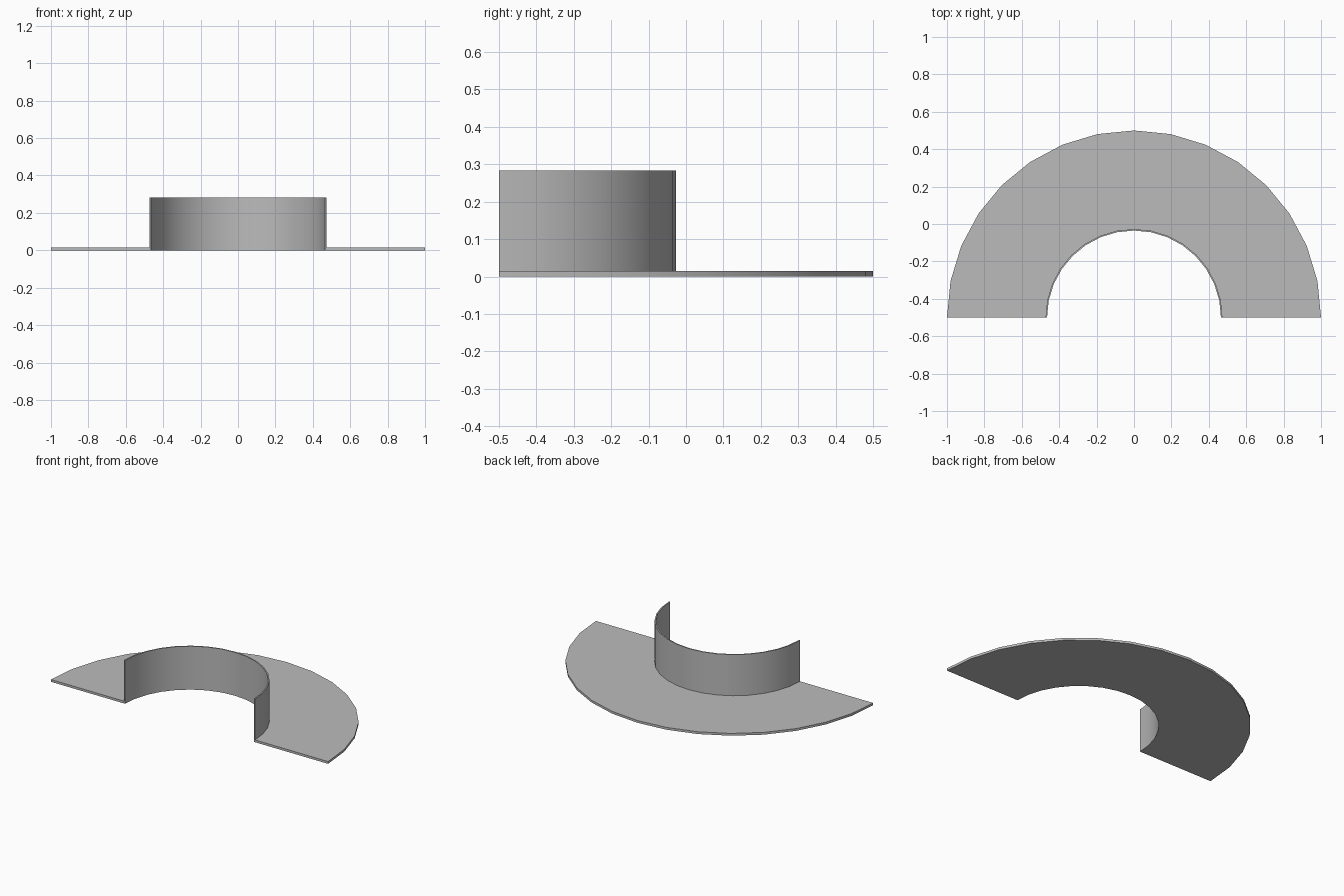
import bpy, bmesh, math

cube = bpy.data.objects.get("Cube")
if cube:
    bpy.data.objects.remove(cube, do_unlink=True)

SEGMENTS = 16
CENTRE_Y = -0.5
OUTER, COLLAR_OUT, COLLAR_IN = 1.0, 0.473, 0.465
FLANGE_TOP, COLLAR_TOP = 0.015, 0.283

# Plain grey material
grey = bpy.data.materials.new("plain grey")
grey.use_nodes = True
colour = (0.5, 0.5, 0.5, 1.0)
grey.diffuse_color = colour
grey.node_tree.nodes["Principled BSDF"].inputs["Base Color"].default_value = colour

# L-shaped section (radius, height): thin flange with an upright collar
section = [
    (COLLAR_IN, 0), (OUTER, 0), (OUTER, FLANGE_TOP),
    (COLLAR_OUT, FLANGE_TOP), (COLLAR_OUT, COLLAR_TOP), (COLLAR_IN, COLLAR_TOP),
]

# Sweep the section through half a turn
bm = bmesh.new()
rings = []
for i in range(SEGMENTS + 1):
    a = math.pi * i / SEGMENTS
    rings.append([bm.verts.new((r * math.cos(a), CENTRE_Y + r * math.sin(a), z))
                  for r, z in section])
count = len(section)
for a, b in zip(rings, rings[1:]):
    for j in range(count):
        k = (j + 1) % count
        bm.faces.new((a[j], a[k], b[k], b[j]))

# Close both cut ends
bm.faces.new(rings[0])
bm.faces.new(rings[-1])
bmesh.ops.recalc_face_normals(bm, faces=bm.faces)

mesh = bpy.data.meshes.new("half_flanged_collar")
bm.to_mesh(mesh)
bm.free()
mesh.materials.append(grey)
collar = bpy.data.objects.new("half_flanged_collar", mesh)
bpy.context.collection.objects.link(collar)

# Smooth round the curve, sharp at the rims
bpy.ops.object.select_all(action="DESELECT")
collar.select_set(True)
bpy.context.view_layer.objects.active = collar
bpy.ops.object.shade_smooth_by_angle(angle=math.radians(30))
